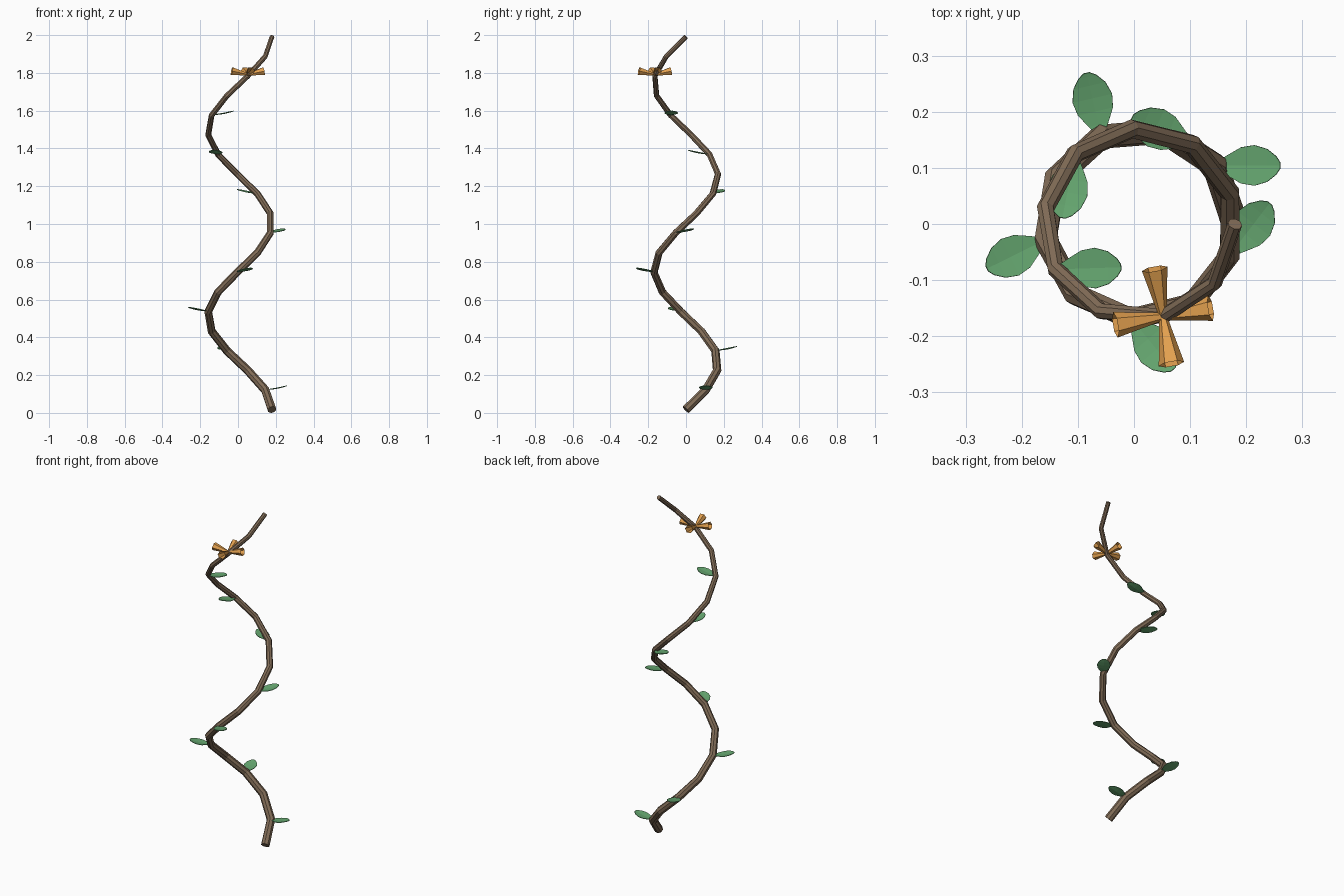
import bpy, math
from mathutils import Vector, Matrix

if "Cube" in bpy.data.objects:
    bpy.data.objects.remove(bpy.data.objects["Cube"])


def material(name, rgb):
    m = bpy.data.materials.new(name)
    m.diffuse_color = (*rgb, 1)
    m.use_nodes = True
    m.node_tree.nodes["Principled BSDF"].inputs["Base Color"].default_value = m.diffuse_color
    return m


BARK = material("bark", (0.22, 0.15, 0.095))
GREEN = material("leaf_green", (0.13, 0.38, 0.16))
ORANGE = material("petal_orange", (0.78, 0.36, 0.08))

STEPS, TURNS, RADIUS = 19, 2, 0.17


def helix(k):
    a = 2 * math.pi * TURNS * k / STEPS
    return Vector((0.01 + RADIUS * math.cos(a), RADIUS * math.sin(a),
                   0.017 + 1.974 * k / STEPS))


def mesh_object(name, verts, faces, mat, matrix):
    me = bpy.data.meshes.new(name)
    me.from_pydata(verts, [], faces)
    me.materials.append(mat)
    ob = bpy.data.objects.new(name, me)
    ob.matrix_world = matrix
    bpy.context.collection.objects.link(ob)
    return ob


# Twining stem: tapered eight-sided tube along a coarse helix
curve = bpy.data.curves.new("stem", 'CURVE')
curve.dimensions = '3D'
curve.bevel_depth = 1.0
curve.bevel_resolution = 2
curve.use_fill_caps = True
spline = curve.splines.new('POLY')
spline.points.add(STEPS)
for k, p in enumerate(spline.points):
    p.co = (*helix(k), 1)
    p.radius = 0.024 - 0.011 * k / STEPS
spline.use_smooth = False
curve.materials.append(BARK)
stem = bpy.data.objects.new("stem", curve)
bpy.context.collection.objects.link(stem)

# Leaves: slightly cupped blades rising towards the tip
PROFILE = [(0, 0.004), (0.022, 0.018), (0.046, 0.032), (0.07, 0.036),
           (0.093, 0.029), (0.109, 0.016), (0.116, 0.005)]


def leaf(name, matrix):
    verts, faces = [], []
    for x, w in PROFILE:
        z = 0.004 + 0.02 * (x / 0.116) ** 2
        verts += [(x, -w, z + 0.1 * w), (x, 0, z), (x, w, z + 0.1 * w)]
    for i in range(len(PROFILE) - 1):
        for j in range(2):
            a = 3 * i + j
            faces.append((a, a + 3, a + 4, a + 1))
    ob = mesh_object(name, verts, faces, GREEN, matrix)
    solid = ob.modifiers.new("thickness", 'SOLIDIFY')
    solid.thickness = 0.003


for i in range(8):
    leaf(f"leaf_{i + 1}", Matrix.Translation(helix(1 + 2 * i))
         @ Matrix.Rotation(1.8 * i, 4, 'Z'))

# Blossom: four open six-sided trumpets spreading from one node
SIDES = 6
for i in range(4):
    verts = [(x, r * math.cos(2 * math.pi * s / SIDES), r * math.sin(2 * math.pi * s / SIDES))
             for x, r in ((0, 0.007), (0.088, 0.023)) for s in range(SIDES)]
    faces = [(s, s + SIDES, (s + 1) % SIDES + SIDES, (s + 1) % SIDES) for s in range(SIDES)]
    faces.append(tuple(range(SIDES)))
    mesh_object(f"trumpet_{i + 1}", verts, faces, ORANGE,
                Matrix.Translation(helix(17) + Vector((0, 0, 0.008)))
                @ Matrix.Rotation(math.radians(10 + 90 * i), 4, 'Z')
                @ Matrix.Rotation(math.radians(-12), 4, 'Y'))
